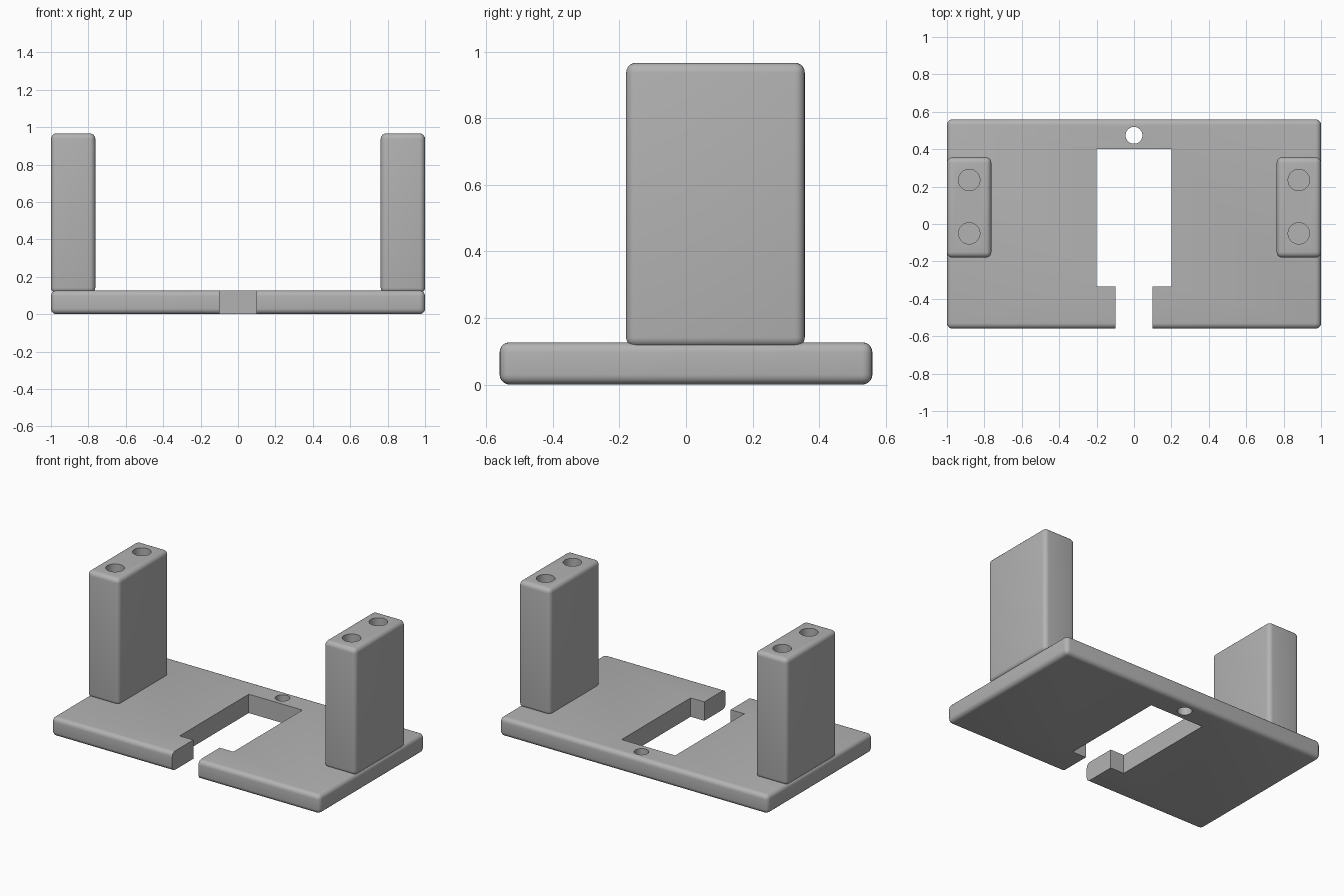
import bpy
import bmesh
from mathutils import Matrix, Vector

default_cube = bpy.data.objects.get("Cube")
if default_cube:
    bpy.data.objects.remove(default_cube, do_unlink=True)

grey = bpy.data.materials.new("light grey")
grey.use_nodes = True
colour = (0.45, 0.45, 0.45, 1)
grey.diffuse_color = colour
grey.node_tree.nodes["Principled BSDF"].inputs["Base Color"].default_value = colour


def make_object(name, bm):
    mesh = bpy.data.meshes.new(name)
    bm.to_mesh(mesh)
    bm.free()
    mesh.materials.append(grey)
    obj = bpy.data.objects.new(name, mesh)
    bpy.context.collection.objects.link(obj)
    return obj


def box(name, low, high, radius=0):
    """Box between two corners, with optional rounded edges."""
    low, high = Vector(low), Vector(high)
    bm = bmesh.new()
    matrix = Matrix.Translation((low + high) / 2) @ Matrix.Diagonal((*(high - low), 1))
    bmesh.ops.create_cube(bm, size=1, matrix=matrix)
    if radius:
        bmesh.ops.bevel(bm, geom=bm.edges[:], offset=radius, segments=5,
                        profile=0.5, affect='EDGES')
    return make_object(name, bm)


def cylinder(name, x, y, bottom, top, radius):
    bm = bmesh.new()
    bmesh.ops.create_cone(bm, cap_ends=True, segments=48, radius1=radius,
                          radius2=radius, depth=top - bottom,
                          matrix=Matrix.Translation((x, y, (bottom + top) / 2)))
    return make_object(name, bm)


def finish(target, cutters):
    """Cut each shape out of the target, then shade it."""
    bpy.ops.object.select_all(action='DESELECT')
    bpy.context.view_layer.objects.active = target
    target.select_set(True)
    for cutter in cutters:
        mod = target.modifiers.new("cut", 'BOOLEAN')
        mod.operation = 'DIFFERENCE'
        mod.solver = 'EXACT'
        mod.object = cutter
        bpy.ops.object.modifier_apply(modifier=mod.name)
        bpy.data.objects.remove(cutter, do_unlink=True)
    bpy.ops.object.shade_smooth_by_angle(angle=0.55)


# Base plate with keyhole-shaped slot and a small mounting hole
plate = box("base_plate", (-1, -0.56, 0), (1, 0.56, 0.127), 0.03)
finish(plate, [
    box("slot_cutter", (-0.2, -0.335, -0.1), (0.2, 0.4, 0.3)),
    box("gap_cutter", (-0.098, -0.7, -0.1), (0.098, -0.3, 0.3)),
    cylinder("mounting_hole_cutter", 0, 0.474, -0.1, 0.3, 0.045),
])

# Upright posts, each with two blind holes in the top
for side, name in ((1, "left_post"), (-1, "right_post")):
    xs = sorted((side * 0.763, side))
    post = box(name, (xs[0], -0.18, 0.112), (xs[1], 0.357, 0.967), 0.03)
    finish(post, [cylinder("post_hole_cutter", side * 0.881, y, 0.5, 1.2, 0.057)
                  for y in (-0.05, 0.235)])
